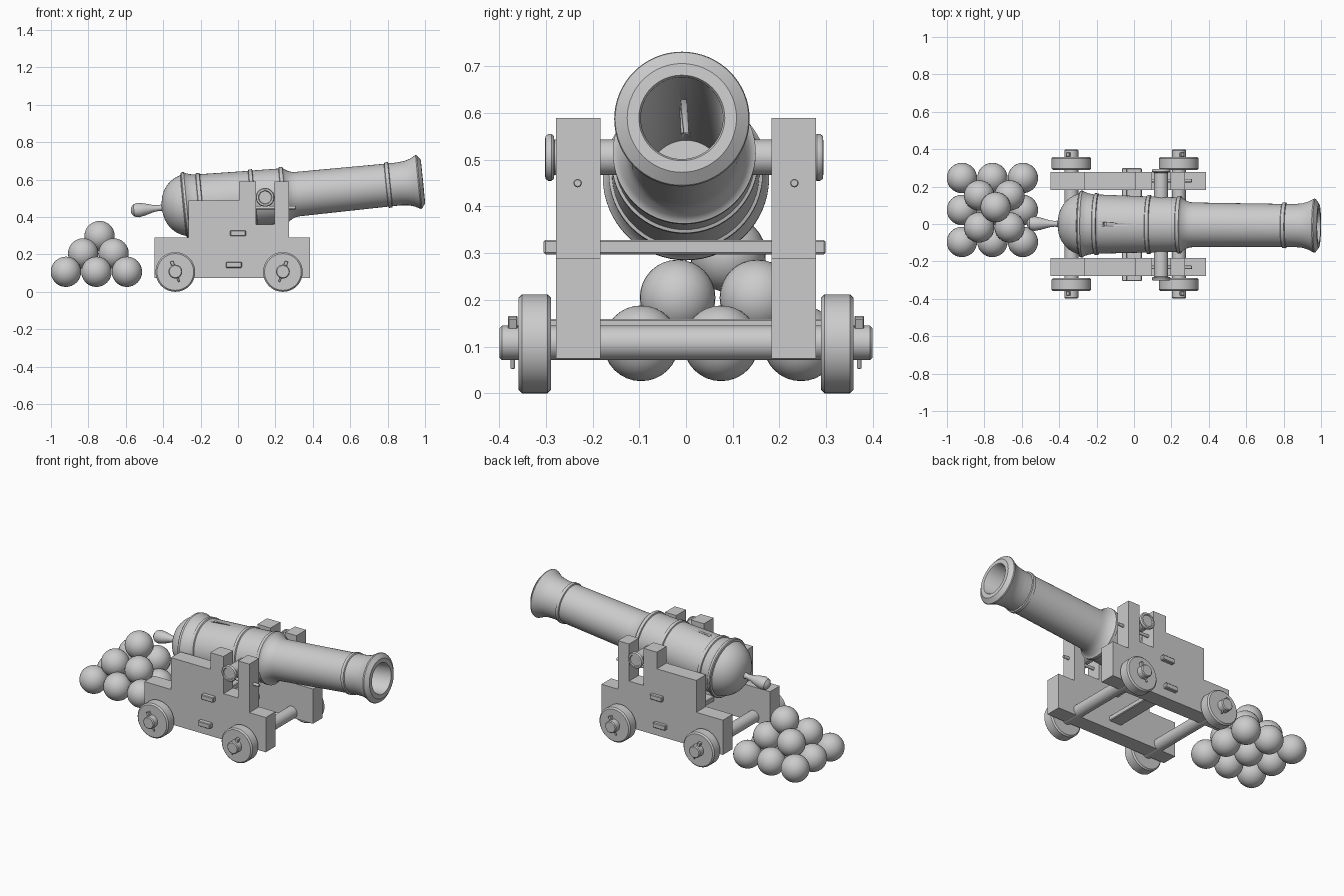
import bpy, bmesh, math
from mathutils import Matrix, Vector

if "Cube" in bpy.data.objects:
    bpy.data.objects.remove(bpy.data.objects["Cube"])


def finish(name, bm, matrix=None, angle=0.6):
    """Turn a bmesh into an object, smooth except at sharp edges."""
    bmesh.ops.remove_doubles(bm, verts=bm.verts, dist=1e-5)
    bmesh.ops.recalc_face_normals(bm, faces=bm.faces)
    for f in bm.faces:
        f.smooth = True
    for e in bm.edges:
        e.smooth = e.calc_face_angle(0) < angle
    mesh = bpy.data.meshes.new(name)
    bm.to_mesh(mesh)
    bm.free()
    obj = bpy.data.objects.new(name, mesh)
    bpy.context.collection.objects.link(obj)
    if matrix:
        obj.matrix_world = matrix
    return obj


def lathe(name, profile, matrix=None, steps=48):
    """Revolve (distance, radius) points around the local X axis."""
    bm = bmesh.new()
    verts = [bm.verts.new((t, 0, r)) for t, r in profile]
    edges = [bm.edges.new(p) for p in zip(verts, verts[1:])]
    bmesh.ops.spin(bm, geom=verts + edges, cent=(0, 0, 0), axis=(1, 0, 0),
                   angle=math.tau, steps=steps)
    return finish(name, bm, matrix)


def rod(name, r, length, matrix, bevel=0.004, steps=32):
    h = length / 2
    return lathe(name, [(-h, 0), (-h, r - bevel), (-h + bevel, r),
                        (h - bevel, r), (h, r - bevel), (h, 0)], matrix, steps)


def box(name, size, matrix, bevel=0.004):
    bm = bmesh.new()
    bmesh.ops.create_cube(bm, size=1)
    bmesh.ops.scale(bm, vec=size, verts=bm.verts)
    bmesh.ops.bevel(bm, geom=bm.edges[:], offset=bevel, segments=1, affect='EDGES')
    return finish(name, bm, matrix)


def move(x, y, z):
    return Matrix.Translation((x, y, z))


def ring(t, r):
    return [(t - .012, r), (t - .009, r + .007), (t + .009, r + .007), (t + .012, r)]


ALONG_Y = Matrix.Rotation(math.pi / 2, 4, 'Z')
ALONG_Z = Matrix.Rotation(-math.pi / 2, 4, 'Y')

# Barrel: one closed profile from the rear knob to the muzzle and back down the bore
aim = move(.145, -.003, .505) @ Matrix.Rotation(-.007, 4, 'Z') @ Matrix.Rotation(-.1, 4, 'Y')
profile = [(-.722, 0), (-.718, .018), (-.705, .033), (-.68, .039), (-.645, .032),
           (-.60, .019), (-.57, .015), (-.555, .018), (-.552, .035),
           (-.547, .060), (-.535, .090), (-.515, .118), (-.49, .140), (-.465, .154), (-.44, .163),
           (-.437, .174), (-.432, .178), (-.42, .178), (-.412, .171), (-.385, .163)]
profile += ring(-.347, .158) + ring(-.065, .150) + ring(.098, .146)
profile += [(.118, .139), (.135, .128), (.155, .121), (.18, .119)]
profile += ring(.662, .115)
profile += [(.72, .115), (.76, .119), (.79, .128), (.815, .141), (.823, .145), (.829, .143),
            (.848, .117), (.848, .092), (.842, .088), (-.43, .080), (-.43, 0)]
barrel = lathe("barrel", profile, aim, 64)

# Vent hole drilled into the bore
vent = rod("vent_cutter", .010, .16, aim @ move(-.287, 0, .14) @ ALONG_Z, .001, 16)
vent.hide_render = True
vent.hide_viewport = True
cut = barrel.modifiers.new("vent", 'BOOLEAN')
cut.object = vent
cut.operation = 'DIFFERENCE'
cut.solver = 'EXACT'

# Carriage cheek outline (x, z)
outline = [(-.447, .075), (-.447, .29), (-.265, .29), (-.265, .487), (.005, .487), (.005, .59),
           (.095, .59), (.095, .36), (.195, .36), (.195, .59), (.272, .59), (.272, .29),
           (.385, .29), (.385, .075)]

for side, label in ((-1, "front"), (1, "back")):
    bm = bmesh.new()
    face = bm.faces.new([bm.verts.new((x, side * .183, z)) for x, z in outline])
    out = bmesh.ops.extrude_face_region(bm, geom=[face])
    bmesh.ops.translate(bm, vec=(0, side * .095, 0),
                        verts=[v for v in out["geom"] if isinstance(v, bmesh.types.BMVert)])
    finish(label + "_cheek", bm)

    # Trunnion: shaft, rounded end collar and recessed end
    lathe(label + "_trunnion",
          [(.12, 0), (.12, .038), (.278, .038), (.279, .046), (.284, .050), (.291, .050),
           (.297, .046), (.298, .036), (.292, .033), (.292, 0)],
          move(.145, -.004, .505) @ Matrix.Rotation(side * math.pi / 2, 4, 'Z'))

    # Pin holding the trunnion in its slot
    rod(label + "_trunnion_pin", .009, .26, move(.18, side * .232, .45), .002, 16)

    # Wheels with linchpins
    for x, tilt, end in ((-.335, -.35, "rear"), (.24, .35, "fore")):
        rod(f"{label}_{end}_wheel", .106, .07,
            move(x, side * .324, .106) @ ALONG_Y, .008, 48)
        pin = move(x, side * .371, .108) @ Matrix.Rotation(tilt, 4, 'Y')
        box(f"{label}_{end}_linchpin_head", (.018, .02, .03), pin @ move(0, 0, .044), .002)
        rod(f"{label}_{end}_linchpin", .005, .10, pin @ move(0, 0, -.008) @ ALONG_Z, .001, 12)

# Axles
for x, end in ((-.335, "rear"), (.24, "fore")):
    rod(end + "_axle", .037, .798, move(x, 0, .108) @ ALONG_Y, .005)

# Cross planks through both cheeks
box("upper_cross_plank", (.083, .604, .031), move(0, -.003, .313))
box("lower_cross_plank", (.085, .604, .031), move(-.022, -.003, .144))

# Pyramid of cannonballs: 3x3, 2x2, 1
for n, x0, y0, z in ((3, -.92, -.096, .107), (2, -.828, -.018, .205), (1, -.74, .09, .298)):
    for i in range(n):
        for j in range(n):
            bm = bmesh.new()
            bmesh.ops.create_uvsphere(bm, u_segments=32, v_segments=16, radius=.081)
            finish("cannonball", bm, move(x0 + i * .163, y0 + j * .171, z))
